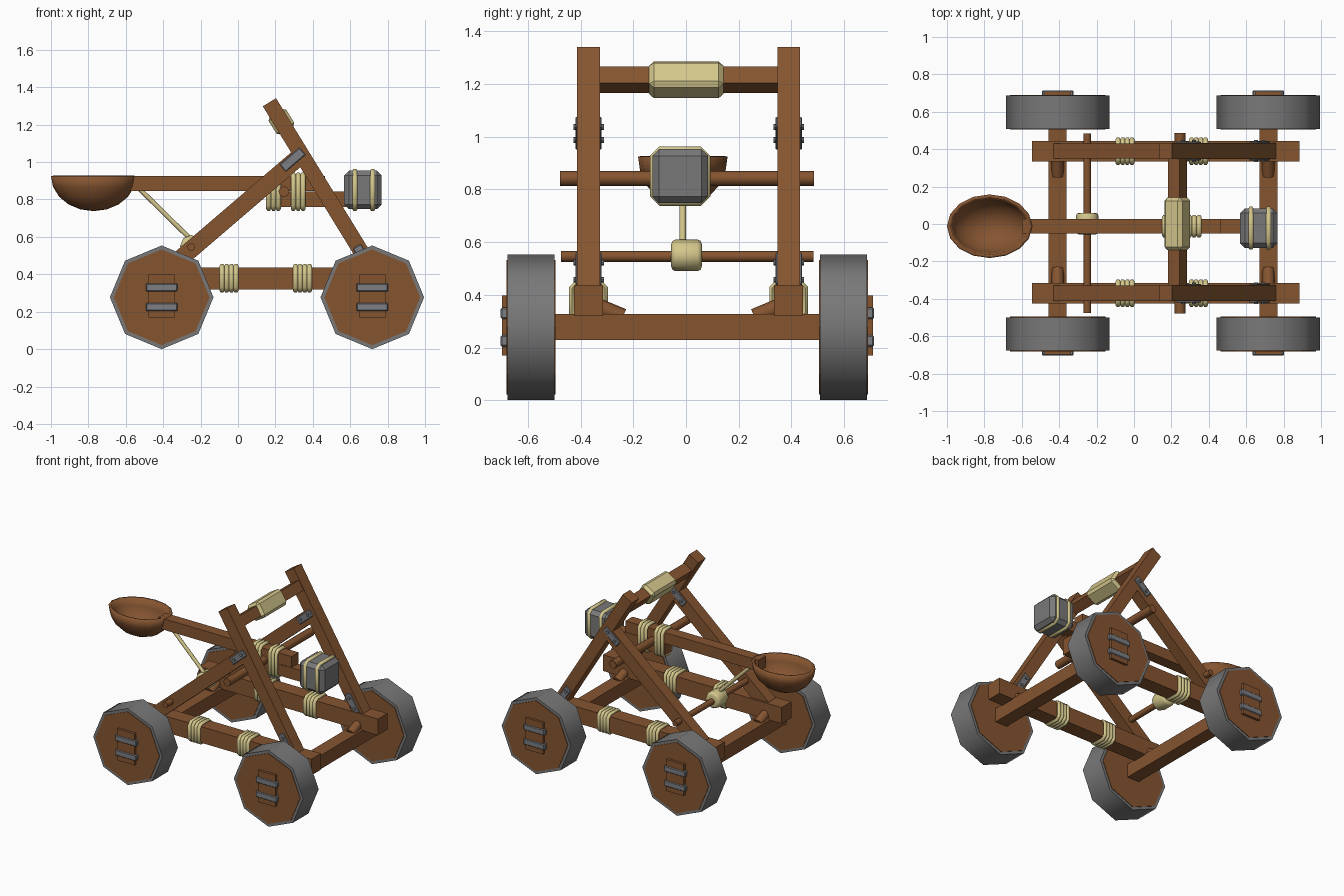
import bpy, bmesh, math
from mathutils import Vector, Matrix

if "Cube" in bpy.data.objects:
    bpy.data.objects.remove(bpy.data.objects["Cube"])

def mat(name, c):
    m = bpy.data.materials.new(name)
    m.diffuse_color = (*c, 1)
    m.use_nodes = True
    m.node_tree.nodes["Principled BSDF"].inputs["Base Color"].default_value = m.diffuse_color
    return m

WOOD = mat("brown wood", (0.235, 0.09, 0.03))
ROPE = mat("pale rope", (0.66, 0.57, 0.26))
TIRE = mat("grey rim", (0.19, 0.19, 0.19))
METAL = mat("grey metal", (0.20, 0.21, 0.23))
Y0 = 0.01                      # middle of the frame
ARM_Y = -0.012                 # middle of the throwing arm
SIDES = (("near", -1), ("far", 1))

def finish(name, bm, m, smooth=None):
    bmesh.ops.recalc_face_normals(bm, faces=bm.faces)
    me = bpy.data.meshes.new(name)
    bm.to_mesh(me)
    bm.free()
    return add(name, me, m, smooth)

def add(name, me, m, smooth=None):
    ob = bpy.data.objects.new(name, me)
    bpy.context.collection.objects.link(ob)
    me.materials.clear()
    me.materials.append(m)
    if smooth:
        bpy.ops.object.select_all(action='DESELECT')
        ob.select_set(True)
        bpy.context.view_layer.objects.active = ob
        bpy.ops.object.shade_smooth_by_angle(angle=math.radians(smooth))
    return ob

def chamfer(bm, w):
    if w:
        bmesh.ops.bevel(bm, geom=bm.edges[:], offset=w, segments=1, affect='EDGES')

def box(name, x, y, z, m, bev=0, smooth=None):
    """Box from (min, max) pairs."""
    bm = bmesh.new()
    size = [b - a for a, b in (x, y, z)]
    mid = [(a + b) / 2 for a, b in (x, y, z)]
    bmesh.ops.create_cube(bm, size=1, matrix=Matrix.Translation(mid) @ Matrix.Diagonal((*size, 1)))
    chamfer(bm, bev)
    return finish(name, bm, m, smooth)

def beam(name, a, b, thick, y, m, bev=0):
    """Beam leaning in the x-z plane between (x, z) points, y = (min, max)."""
    a, b = Vector((a[0], 0, a[1])), Vector((b[0], 0, b[1]))
    d = (b - a).normalized()
    side = Vector((0, 1, 0))
    rot = Matrix((side.cross(d), side, d)).transposed().to_4x4()
    mid = (a + b) / 2 + side * (y[0] + y[1]) / 2
    bm = bmesh.new()
    bmesh.ops.create_cube(bm, size=1, matrix=Matrix.Translation(mid) @ rot
                          @ Matrix.Diagonal((thick, y[1] - y[0], (b - a).length, 1)))
    chamfer(bm, bev)
    return finish(name, bm, m)

def rod(name, a, b, r, m, n=8, bev=0, smooth=None):
    a, b = Vector(a), Vector(b)
    d = b - a
    bm = bmesh.new()
    bmesh.ops.create_cone(bm, cap_ends=True, segments=n, radius1=r, radius2=r, depth=d.length,
                          matrix=Matrix.Translation((a + b) / 2) @ d.to_track_quat('Z', 'Y').to_matrix().to_4x4())
    if bev:
        rim = [e for e in bm.edges if any(len(f.verts) > 4 for f in e.link_faces)]
        bmesh.ops.bevel(bm, geom=rim, offset=bev, segments=2, profile=0.5, affect='EDGES')
    return finish(name, bm, m, smooth)

def wraps(name, xs, y, z, hy, hz, r, c=0.02):
    """Rope loops round a beam that runs along x."""
    cu = bpy.data.curves.new(name, 'CURVE')
    cu.dimensions = '3D'
    cu.bevel_depth, cu.bevel_resolution = r, 1
    pts = [(hy, hz - c), (hy - c, hz), (c - hy, hz), (-hy, hz - c),
           (-hy, c - hz), (c - hy, -hz), (hy - c, -hz), (hy, c - hz)]
    for x in xs:
        sp = cu.splines.new('POLY')
        sp.points.add(len(pts) - 1)
        for p, (py, pz) in zip(sp.points, pts):
            p.co = (x, y + py, z + pz, 1)
        sp.use_cyclic_u = True
    tmp = bpy.data.objects.new(name + "_path", cu)
    me = bpy.data.meshes.new_from_object(tmp)
    bpy.data.objects.remove(tmp)
    add(name, me, ROPE, 60)

def along(p, d, t):
    return (p[0] + d[0] * t, p[1] + d[1] * t)

# axles and wheels
R = 0.277
for end, x in (("rear", -0.408), ("front", 0.718)):
    box(end + "_axle", (x - .048, x + .048), (-0.55, 0.57), (0.228, 0.327), WOOD)
    for side, s in SIDES:
        n = f"{end}_{side}_"
        def span(a, b):
            return tuple(sorted((Y0 / 2 + s * a, Y0 / 2 + s * b)))
        a, b = span(0.504, 0.682)
        rod(n + "wheel_rim", (x, a, R), (x, b, R), R, TIRE, smooth=50)
        a, b = span(0.500, 0.686)
        rod(n + "wheel_disc", (x, a, R), (x, b, R), R - 0.021, WOOD)
        box(n + "hub", (x - .07, x + .07), span(0.6, 0.704), (0.17, 0.398), WOOD)
        for i, z in enumerate((0.225, 0.33)):
            box(f"{n}hub_band_{i}", (x - .085, x + .085), span(0.6, 0.709), (z - .022, z + .022), METAL, 0.006)
        # slanted peg pinning rail to axle
        rod(n + "peg", (x, Y0 + s * 0.25, 0.315), (x, Y0 + s * 0.37, 0.365), 0.033, WOOD, 8, smooth=50)

# side frames
top, foot = (0.168, 1.32), (0.76, 0.356)
post_dir = Vector((foot[0] - top[0], foot[1] - top[1])).normalized()
brace_a, brace_b = (-0.40, 0.405), (0.315, 1.018)
brace_dir = Vector((brace_b[0] - brace_a[0], brace_b[1] - brace_a[1])).normalized()
for side, s in SIDES:
    y = Y0 + s * 0.38
    box(side + "_rail", (-0.545, 0.885), (y - .055, y + .055), (0.32, 0.437), WOOD)
    beam(side + "_post", top, foot, 0.083, (y - .043, y + .043), WOOD)
    beam(side + "_brace", brace_a, brace_b, 0.092, (y - .041, y + .041), WOOD)
    for i, x in enumerate((-0.048, 0.345)):
        wraps(f"{side}_rail_rope_{i}", [x + k * 0.025 for k in (-1.5, -.5, .5, 1.5)],
              y, 0.379, 0.063, 0.066, 0.0135)
    # metal plates with bolts, on both faces of each joint
    for joint, c, d in (("upper", (0.292, 1.013), brace_dir), ("lower", (0.672, 0.49), post_dir)):
        for f in (-1, 1):
            n = f"{side}_{joint}_plate_{'in' if f * s < 0 else 'out'}"
            a, b = sorted((y + f * 0.035, y + f * 0.050))
            beam(n, along(c, d, -.07), along(c, d, .07), 0.05, (a, b), METAL, 0.004)
            for k in (-.038, .038):
                px, pz = along(c, d, k)
                rod(f"{n}_bolt_{k > 0}", (px, y + f * .045, pz), (px, y + f * .058, pz), 0.011, METAL, 8)

# top crossbar with rope pad
c = along(top, post_dir, 0.122)
beam("crossbar", along(c, post_dir, -.037), along(c, post_dir, .037), 0.073, (-0.36, 0.38), WOOD)
beam("crossbar_rope_pad", along(c, post_dir, -.058), along(c, post_dir, .058), 0.112, (-0.14, 0.142), ROPE, 0.018)

# pivot and winch rods
rod("pivot_rod", (0.246, -0.478, 0.842), (0.246, 0.486, 0.842), 0.029, WOOD, 8, smooth=50)
rod("winch_rod", (-0.25, -0.475, 0.546), (-0.25, 0.484, 0.546), 0.021, WOOD, 8, smooth=50)
rod("winch_rope_coil", (-0.25, -0.056, 0.55), (-0.25, 0.06, 0.55), 0.06, ROPE, 8, 0.016, 50)
rod("winch_rope", (-0.525, ARM_Y, 0.855), (-0.225, ARM_Y, 0.56), 0.0125, ROPE, 8, smooth=60)

# throwing arm, counterweight beam and their bindings
box("throwing_arm", (-0.60, 0.465), (ARM_Y - .04, ARM_Y + .04), (0.845, 0.925), WOOD)
box("weight_beam", (0.15, 0.60), (ARM_Y - .038, ARM_Y + .038), (0.76, 0.842), WOOD)
for i, x in enumerate((0.19, 0.322)):
    wraps(f"arm_rope_{i}", [x + k * 0.026 for k in (-1, 0, 1)], ARM_Y, 0.842, 0.05, 0.092, 0.0135)

# counterweight with rope bands
WY = -0.022
box("counterweight", (0.567, 0.768), (WY - .106, WY + .106), (0.748, 0.954), TIRE, 0.026)
wraps("counterweight_ropes", (0.625, 0.72), WY, 0.851, 0.103, 0.101, 0.015, 0.03)

# bowl: lower half of an ellipsoid, hollowed
bm = bmesh.new()
bmesh.ops.create_uvsphere(bm, u_segments=16, v_segments=10, radius=1)
bmesh.ops.delete(bm, geom=[v for v in bm.verts if v.co.z > 0.01], context='VERTS')
bmesh.ops.transform(bm, verts=bm.verts,
                    matrix=Matrix.Translation((-0.772, ARM_Y, 0.925)) @ Matrix.Diagonal((0.228, 0.17, 0.187, 1)))
bowl = finish("bowl", bm, WOOD, 50)
for p in bowl.data.polygons:      # keep outward normals so the wall grows inward
    if p.normal.dot(p.center - Vector((-0.772, ARM_Y, 0.925))) < 0:
        bowl.data.flip_normals()
    break
sol = bowl.modifiers.new("wall", 'SOLIDIFY')
sol.thickness = 0.018
sol.offset = -1
